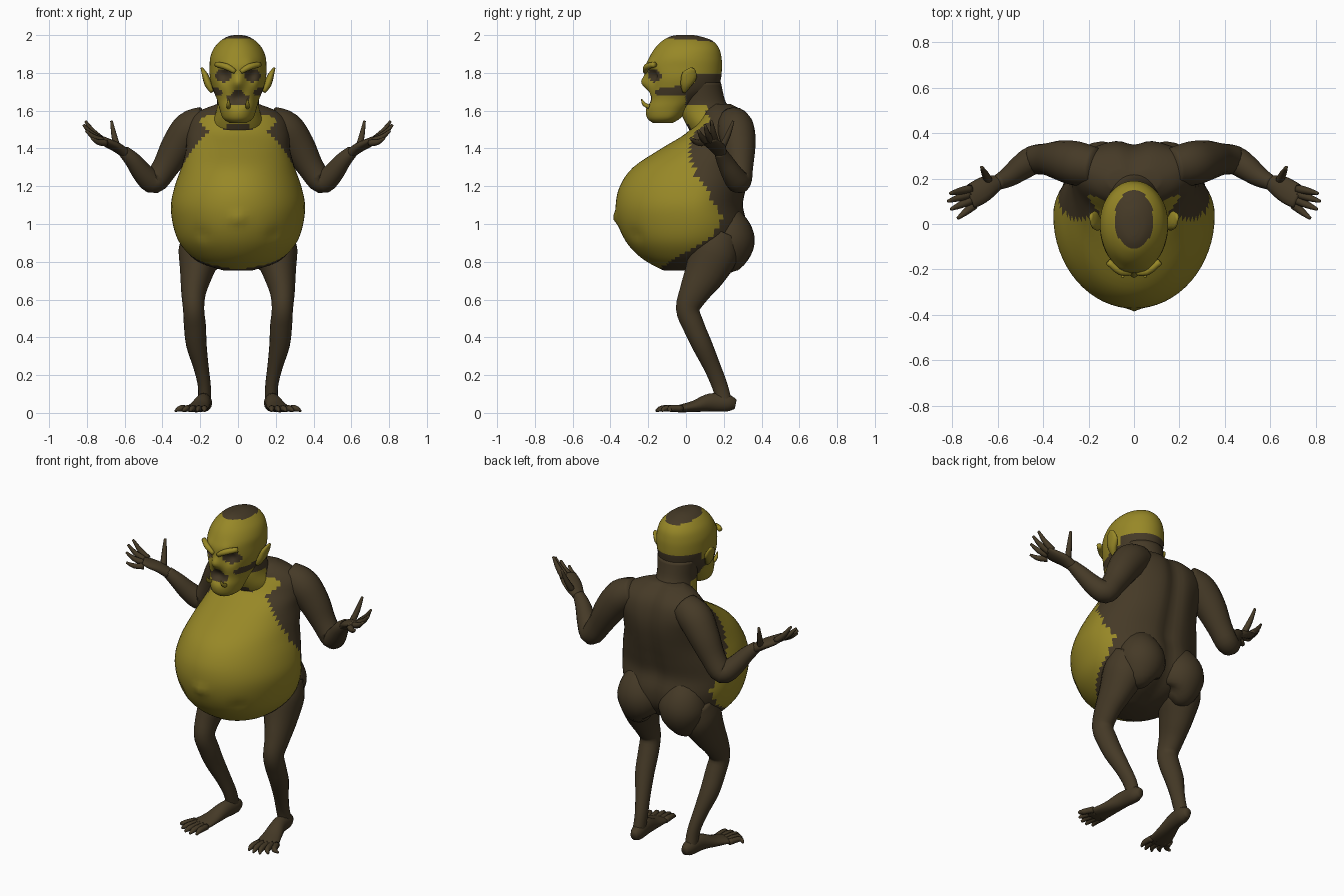
import bpy, bmesh, math
from mathutils import Vector


def material(name, rgb):
    m = bpy.data.materials.new(name)
    m.diffuse_color = (*rgb, 1)
    return m


BROWN = material("dark brown", (0.06, 0.042, 0.02))
YELLOW = material("mustard", (0.31, 0.245, 0.02))


def smooth_rows(rows, steps):
    """Catmull-Rom interpolation of equally long rows of numbers."""
    out = []
    for i in range(len(rows) - 1):
        a, b, c, d = (rows[max(i - 1, 0)], rows[i], rows[i + 1], rows[min(i + 2, len(rows) - 1)])
        for s in range(steps):
            t = s / steps
            out.append([0.5 * (2 * q + (r - p) * t + (2 * p - 5 * q + 4 * r - u) * t * t
                               + (3 * q - p - 3 * r + u) * t ** 3) for p, q, r, u in zip(a, b, c, d)])
    return out + [list(rows[-1])]


def lookup(table, z):
    """Linear interpolation in a table of (z, value)."""
    if z <= table[0][0]:
        return table[0][1]
    for (z0, v0), (z1, v1) in zip(table, table[1:]):
        if z <= z1:
            return v0 + (v1 - v0) * (z - z0) / (z1 - z0)
    return table[-1][1]


def skin_rings(name, rings, rule=None, base=BROWN, mirror=False):
    """Bridge rings of points, cap the ends, colour faces by a rule."""
    bm = bmesh.new()
    loops = [[bm.verts.new(p) for p in ring] for ring in rings]
    n = len(loops[0])
    for a, b in zip(loops, loops[1:]):
        for i in range(n):
            j = (i + 1) % n
            bm.faces.new((a[i], a[j], b[j], b[i]))
    for loop in (loops[0], loops[-1]):
        c = bm.verts.new(sum((v.co for v in loop), Vector()) / n)
        for i in range(n):
            bm.faces.new((loop[i], loop[(i + 1) % n], c))
    bmesh.ops.recalc_face_normals(bm, faces=bm.faces)
    if rule:
        for f in bm.faces:
            f.material_index = int(rule(f.calc_center_median()))
    me = bpy.data.meshes.new(name)
    bm.to_mesh(me)
    bm.free()
    ob = bpy.data.objects.new(name, me)
    bpy.context.collection.objects.link(ob)
    me.materials.append(base)
    if rule:
        me.materials.append(YELLOW)
    me.shade_smooth()
    if mirror:
        ob.modifiers.new("mirror", 'MIRROR').use_bisect_axis[0] = False
    return ob


def stacked(name, rows, steps, segs, rule=None, shape=None):
    """Body lofted from rows of z, front y, back y, widest y, half width."""
    rings = []
    for z, yf, yb, yc, w in smooth_rows(rows, steps):
        ring = []
        for i in range(segs):
            a = 2 * math.pi * i / segs
            x, s = w * math.cos(a), math.sin(a)
            p = Vector((x, yc + s * ((yb - yc) if s > 0 else (yc - yf)), z))
            ring.append(shape(p, s) if shape else p)
        rings.append(ring)
    return skin_rings(name, rings, rule)


def tube(name, pts, steps=3, segs=12, ref=(0, 0, 1), base=BROWN):
    """Mirrored limb along points of x, y, z, width radius, depth radius."""
    rows = smooth_rows([p if len(p) == 5 else (*p, p[3]) for p in pts], steps)
    rings = []
    for i, r in enumerate(rows):
        t = Vector(rows[min(i + 1, len(rows) - 1)][:3]) - Vector(rows[max(i - 1, 0)][:3])
        side = t.cross(Vector(ref)).normalized()
        up = side.cross(t).normalized()
        rings.append([Vector(r[:3]) + side * r[3] * math.cos(a) + up * r[4] * math.sin(a)
                      for a in (2 * math.pi * k / segs for k in range(segs))])
    return skin_rings(name, rings, None, base, True)


def bump(p, c, r):
    """Soft falloff around a point, mirrored in x."""
    d = (Vector((abs(p.x), p.y, p.z)) - Vector(c)).length / r
    return math.exp(-d * d)


# Torso: big belly in front, grooved back
BELLY_EDGE = [(0.77, -0.13), (0.86, 0.02), (0.93, 0.13), (1.03, 0.19), (1.1, 0.15), (1.2, 0.1),
              (1.3, 0.03), (1.4, 0.02), (1.48, 0.04), (1.55, 0.13), (1.6, 0.12)]


def torso_shape(p, s):
    if s > 0:
        p.y -= 0.025 * s * math.exp(-(p.x / 0.05) ** 2)
    p.y -= 0.02 * bump(p, (0, -0.37, 1.03), 0.03)
    p.y += 0.015 * bump(p, (0.2, -0.28, 0.94), 0.04)
    return p


stacked("torso", [
    (0.755, -0.12, 0.08, -0.03, 0.08), (0.79, -0.19, 0.19, 0.0, 0.19), (0.84, -0.26, 0.27, 0.02, 0.26),
    (0.91, -0.32, 0.32, 0.03, 0.315), (1.0, -0.36, 0.33, 0.04, 0.345), (1.1, -0.372, 0.31, 0.04, 0.355),
    (1.2, -0.35, 0.33, 0.06, 0.335), (1.3, -0.28, 0.355, 0.1, 0.30), (1.4, -0.13, 0.372, 0.18, 0.275),
    (1.48, 0.0, 0.37, 0.23, 0.275), (1.55, 0.06, 0.35, 0.24, 0.26), (1.6, 0.09, 0.31, 0.22, 0.2),
    (1.635, 0.13, 0.25, 0.19, 0.11)], 4, 64,
    lambda p: p.y < lookup(BELLY_EDGE, p.z) and not (p.z > 1.49 and abs(p.x) < 0.08) and p.z < 1.58,
    torso_shape)

# Neck with pale throat sides
stacked("neck", [
    (1.46, 0.04, 0.25, 0.15, 0.13), (1.53, 0.0, 0.25, 0.13, 0.135), (1.6, -0.03, 0.235, 0.1, 0.115),
    (1.66, -0.03, 0.205, 0.08, 0.11), (1.75, -0.03, 0.185, 0.07, 0.12)], 4, 40,
    lambda p: p.y < 0.11 and p.z < 1.63 and (p.z > 1.53 or abs(p.x) > 0.07))


# Head: sunken eyes, mouth gap, dark crown and nape
def face_shape(p, s):
    if s < 0:
        p.y += 0.035 * bump(p, (0.075, -0.2, 1.785), 0.04)
        p.y += 0.03 * bump(p, (0, -0.21, 1.665), 0.04)
        p.y -= 0.03 * bump(p, (0, -0.22, 1.75), 0.035)
        p.y -= 0.012 * bump(p, (0.07, -0.2, 1.84), 0.035)
    return p


def head_rule(p):
    x = abs(p.x)
    if p.z > 1.9 and (x / 0.085) ** 2 + ((p.y - 0.02) / 0.13) ** 2 < 1:
        return False
    if p.y < 0:
        eye = ((x - 0.077) / 0.043) ** 2 + ((p.z - 1.787) / 0.036) ** 2 < 1
        mouth = x < 0.058 and 1.625 + 0.25 * x < p.z < 1.695 - 0.3 * x
        nostril = x < 0.025 and 1.69 < p.z < 1.705
        cheek = x > 0.085 and 1.68 < p.z < 1.715 + 0.15 * (p.y + 0.15)
        return not (eye or mouth or nostril or cheek)
    return p.z > 1.8 or (p.y < 0.05 and p.z > 1.74)


stacked("head", [
    (1.535, -0.175, -0.07, -0.12, 0.045), (1.56, -0.205, -0.03, -0.1, 0.08), (1.61, -0.215, 0.02, -0.08, 0.098),
    (1.66, -0.205, 0.09, -0.05, 0.112), (1.71, -0.208, 0.165, -0.02, 0.132), (1.77, -0.212, 0.185, -0.01, 0.148),
    (1.83, -0.215, 0.19, 0.0, 0.15), (1.88, -0.195, 0.188, 0.0, 0.147), (1.93, -0.165, 0.175, 0.01, 0.128),
    (1.97, -0.125, 0.14, 0.01, 0.092), (1.992, -0.085, 0.08, 0.0, 0.055), (2.0, -0.05, 0.04, 0.0, 0.02)],
    5, 80, head_rule, face_shape)

# Ears, brows, tusks
tube("ear", [(0.135, -0.01, 1.7, 0.012, 0.01), (0.157, 0.0, 1.74, 0.02, 0.03), (0.175, 0.02, 1.79, 0.016, 0.04),
             (0.192, 0.035, 1.825, 0.006, 0.012)], ref=(0, 1, 0), base=YELLOW)
tube("brow", [(0.015, -0.215, 1.805, 0.012), (0.06, -0.208, 1.832, 0.017), (0.115, -0.165, 1.845, 0.014)], base=YELLOW)
tube("tusk", [(0.05, -0.195, 1.62, 0.012), (0.05, -0.222, 1.635, 0.01), (0.048, -0.236, 1.662, 0.003)],
     ref=(1, 0, 0), base=YELLOW)

# Buttocks
tube("buttock", [(0.11, 0.2, 0.775, 0.03), (0.135, 0.215, 0.81, 0.1), (0.14, 0.225, 0.9, 0.138),
                 (0.14, 0.22, 0.99, 0.12), (0.13, 0.21, 1.08, 0.06)], 4, 20, ref=(0, 1, 0))

# Arms
tube("arm", [(0.17, 0.25, 1.54, 0.085), (0.25, 0.265, 1.5, 0.098), (0.32, 0.28, 1.41, 0.088),
             (0.385, 0.285, 1.3, 0.07), (0.445, 0.28, 1.225, 0.064), (0.5, 0.245, 1.265, 0.056),
             (0.555, 0.205, 1.335, 0.044), (0.605, 0.18, 1.385, 0.032)], 4, 16, ref=(0, 1, 0))

# Hands: flat palm, four fingers, raised thumb
tube("palm", [(0.59, 0.185, 1.37, 0.03, 0.028), (0.64, 0.165, 1.405, 0.05, 0.026),
              (0.69, 0.135, 1.43, 0.055, 0.022), (0.725, 0.115, 1.45, 0.05, 0.016)])
for i, (base, tip) in enumerate([((0.70, 0.085, 1.43), (0.775, 0.025, 1.455)),
                                 ((0.715, 0.105, 1.44), (0.805, 0.065, 1.495)),
                                 ((0.725, 0.13, 1.445), (0.818, 0.1, 1.525)),
                                 ((0.72, 0.155, 1.445), (0.808, 0.135, 1.545)),
                                 ((0.64, 0.19, 1.405), (0.67, 0.25, 1.545))]):
    a, b = Vector(base), Vector(tip)
    mid = a.lerp(b, 0.55) - Vector((0, 0, 0.01))
    tube("thumb" if i == 4 else "finger_%d" % (i + 1),
         [(*a, 0.019), (*mid, 0.015), (*b, 0.007)], 3, 8)

# Legs
tube("leg", [(0.19, 0.19, 0.95, 0.1), (0.2, 0.15, 0.85, 0.115, 0.13), (0.22, 0.1, 0.74, 0.088, 0.11),
             (0.235, 0.045, 0.64, 0.066, 0.082), (0.235, 0.01, 0.55, 0.056, 0.064), (0.228, 0.04, 0.46, 0.058, 0.058),
             (0.22, 0.085, 0.36, 0.054, 0.054), (0.195, 0.14, 0.24, 0.04, 0.045), (0.178, 0.18, 0.14, 0.034, 0.042),
             (0.178, 0.205, 0.05, 0.035, 0.04)], 4, 18, ref=(0, 1, 0))

# Feet: wedge with fanned toes
tube("foot", [(0.172, 0.262, 0.045, 0.02, 0.025), (0.175, 0.22, 0.052, 0.038, 0.045),
              (0.185, 0.13, 0.055, 0.042, 0.048), (0.205, 0.04, 0.034, 0.055, 0.03),
              (0.225, -0.04, 0.022, 0.066, 0.019), (0.23, -0.075, 0.018, 0.06, 0.012)], 4, 16)
for i in range(5):
    u = i / 4
    bx, tx = 0.178 + 0.1 * u, 0.178 + 0.155 * u
    ty = -0.15 - 0.02 * math.sin(math.pi * u) + 0.07 * u * u
    tube("toe_%d" % (i + 1), [(bx, -0.05 + 0.03 * u, 0.022, 0.018), ((bx + tx) / 2, ty / 2 - 0.045, 0.024, 0.016),
                              (tx, ty, 0.01, 0.006)], 3, 8)
